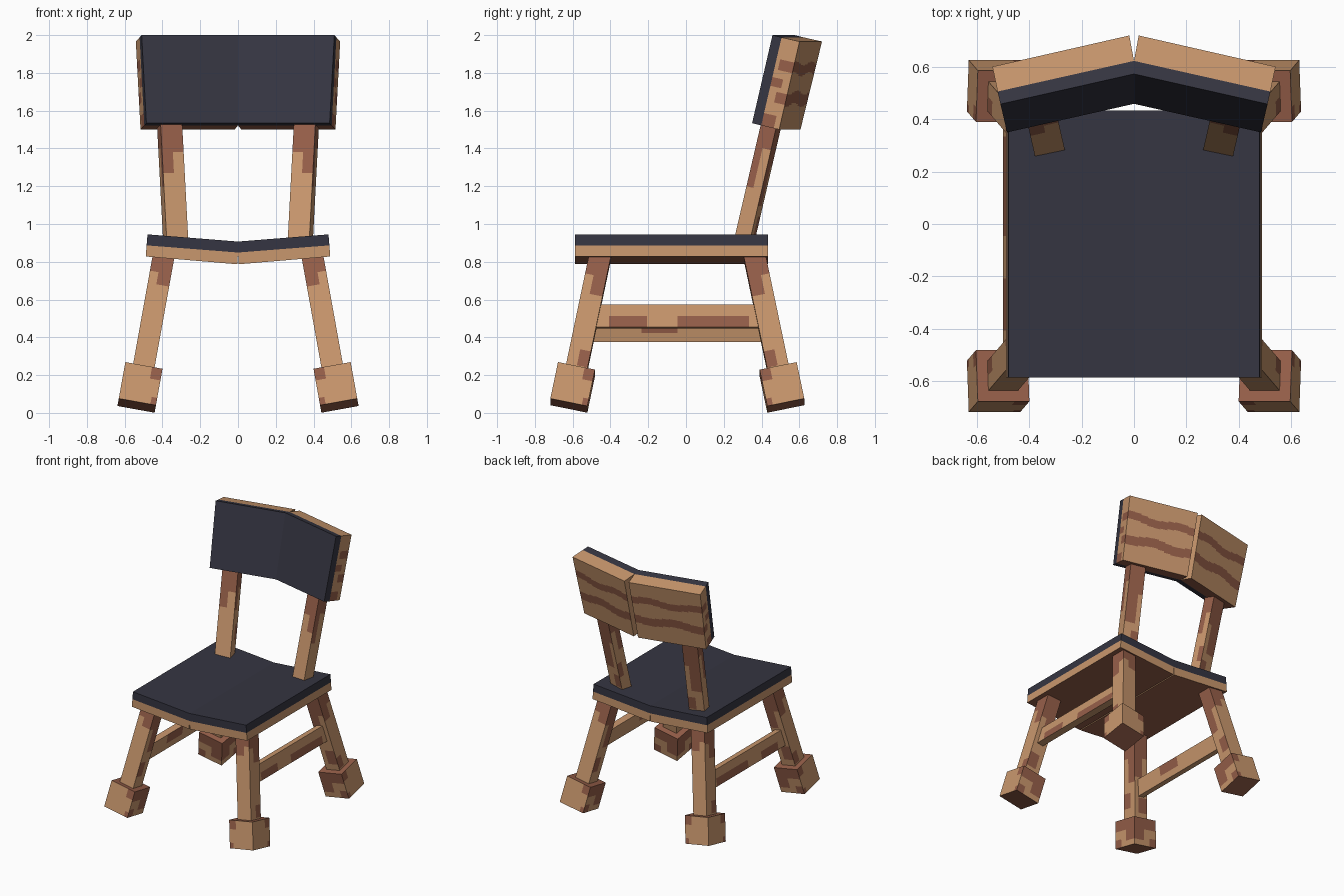
import bpy
import bmesh
import math
from mathutils import Vector

if "Cube" in bpy.data.objects:
    bpy.data.objects.remove(bpy.data.objects["Cube"], do_unlink=True)


def material(name, rgb):
    m = bpy.data.materials.new(name)
    m.use_nodes = True
    m.diffuse_color = (*rgb, 1)
    m.node_tree.nodes["Principled BSDF"].inputs["Base Color"].default_value = (*rgb, 1)
    return m


TAN = material("tan_wood", (0.584, 0.309, 0.153))
BROWN = material("brown_wood", (0.305, 0.114, 0.067))
NAVY = material("navy_cushion", (0.036, 0.036, 0.054))
ALL = [(0, 1, 0, 1)]


def block(name, point, mats=(TAN, BROWN), patches={}, skip=()):
    """Six-sided block. point(a, b, c) maps 0..1 coordinates to space.
    patches: {(axis, end): [(i0, i1, j0, j1)]} are areas in the second colour."""
    bm = bmesh.new()
    for axis in range(3):
        for end in (0, 1):
            if (axis, end) in skip:
                continue
            rects = patches.get((axis, end), [])
            us = sorted({0, 1, *[v for r in rects for v in r[:2]]})
            vs = sorted({0, 1, *[v for r in rects for v in r[2:]]})
            grid = {}
            for u in us:
                for v in vs:
                    c = [u, v]
                    c.insert(axis, end)
                    grid[u, v] = bm.verts.new(point(*c))
            for u0, u1 in zip(us, us[1:]):
                for v0, v1 in zip(vs, vs[1:]):
                    f = bm.faces.new([grid[u0, v0], grid[u1, v0], grid[u1, v1], grid[u0, v1]])
                    mu, mv = (u0 + u1) / 2, (v0 + v1) / 2
                    if any(r[0] < mu < r[1] and r[2] < mv < r[3] for r in rects):
                        f.material_index = 1
                    # Turn the face outwards
                    axes = [point(*[0.5 + 0.5 * (k == axis) * s for k in range(3)]) for s in (-1, 1)]
                    out = (axes[1] - axes[0]) * (1 if end else -1)
                    f.normal_update()
                    if f.normal.dot(out) < 0:
                        f.normal_flip()
    bmesh.ops.remove_doubles(bm, verts=bm.verts[:], dist=1e-5)
    mesh = bpy.data.meshes.new(name)
    bm.to_mesh(mesh)
    bm.free()
    for m in mats:
        mesh.materials.append(m)
    ob = bpy.data.objects.new(name, mesh)
    bpy.context.collection.objects.link(ob)
    return ob


def box(center, axes, size):
    """Point map of an oriented box."""
    return lambda *c: Vector(center) + sum(
        (axes[k] * size[k] * (c[k] - 0.5) for k in range(3)), Vector())


def hexa(pts, s):
    """Point map between 8 corners, ordered a, b, c; s mirrors x."""
    def point(a, b, c):
        p = Vector()
        for n, q in enumerate(pts):
            w = (a if n & 4 else 1 - a) * (b if n & 2 else 1 - b) * (c if n & 1 else 1 - c)
            p += Vector(q) * w
        return Vector((p.x * s, p.y, p.z))
    return point


LEAN_X, LEAN_Y = 0.18, 0.21
A, T = math.radians(12.8), math.radians(13.4)

# Patches, in outward coordinates
leg_patches = {
    (0, 0): [(0, 1, 0.74, 1), (0, 0.6, 0.5, 0.74), (0.4, 1, 0.25, 0.4)],
    (0, 1): [(0, 1, 0.82, 1), (0, 0.6, 0.68, 0.82), (0, 0.5, 0.15, 0.27)],
    (1, 0): [(0, 1, 0.74, 1), (0, 0.6, 0.55, 0.74), (0.3, 1, 0.2, 0.35)],
    (1, 1): [(0, 1, 0.84, 1), (0, 0.6, 0.75, 0.84)],
}
foot_patches = {
    (0, 0): [(0, 1, 0.6, 1), (0, 0.45, 0.2, 0.6), (0.7, 1, 0, 0.3)],
    (0, 1): [(0, 0.28, 0.68, 1), (0, 0.15, 0, 0.2)],
    (1, 0): [(0, 1, 0.6, 1), (0, 0.45, 0.2, 0.6), (0.7, 1, 0, 0.3)],
    (1, 1): [(0, 0.28, 0.68, 1), (0, 0.15, 0, 0.2)],
    (2, 0): ALL,
    (2, 1): ALL,
}
post_patches = {
    (0, 0): [(0, 1, 0.72, 1), (0, 0.5, 0.5, 0.72), (0.5, 1, 0.2, 0.36)],
    (0, 1): [(0, 1, 0.72, 1), (0, 0.45, 0.42, 0.72)],
    (1, 0): [(0, 1, 0.68, 1), (0.5, 1, 0.52, 0.68)],
    (1, 1): [(0, 1, 0.6, 1), (0.3, 1, 0.3, 0.6), (0, 0.5, 0.08, 0.22)],
}
rail_patches = {(0, 1): [(0.12, 0.33, 0, 0.48), (0.5, 0.9, 0, 0.48)],
                (0, 0): [(0.3, 0.5, 0.4, 1)]}

# Wavy stripes on the back panels
stripes = []
for k in range(10):
    wave = 0.025 * math.sin(k * 0.9)
    stripes += [(k / 10, (k + 1) / 10, 0.63 + wave, 0.75 + wave),
                (k / 10, (k + 1) / 10, 0.28 - wave, 0.42 - wave)]

for s, side in ((1, "left"), (-1, "right")):
    # Legs and block feet, splayed outwards
    for t, end, y in ((-1, "front", -0.60), (1, "back", 0.508)):
        up = Vector((-LEAN_X * s, -LEAN_Y * t, 1))
        ex = Vector((0, 1, 0)).cross(up).normalized()
        ez = up.normalized()
        axes = (ex * s, ez.cross(ex) * t, ez)
        foot = Vector((0.519 * s, y, 0.135))
        block(f"{end}_{side}_foot", box(foot, axes, (0.2, 0.2, 0.2)), patches=foot_patches)
        h = 0.71
        block(f"{end}_{side}_leg", box(foot + up * h / 2, axes, (0.115, 0.115, h * up.length)),
              patches=leg_patches)

    # Side rail, the right one set lower
    z = 0.51 if s > 0 else 0.44
    up = Vector((-LEAN_X * s, 0, 1)).normalized()
    y_axis = Vector((0, 1, 0))
    x_axis = y_axis.cross(up) * s
    block(f"{side}_rail", box((s * (0.519 - (z - 0.135) * LEAN_X), -0.046, z),
                              (x_axis, y_axis, up), (0.05, 0.95, 0.122)), patches=rail_patches)

    # Seat halves: wood below, cushion on top
    def seat_part(inner, outer, y0, y1):
        return hexa([(x, y, z) for pair in (inner, outer) for y in (y0, y1) for x, z in pair], s)
    block(f"seat_board_{side}",
          seat_part(((0.004, 0.787), (0, 0.849)), ((0.488, 0.828), (0.484, 0.887)), -0.587, 0.434),
          patches={(2, 0): ALL})
    block(f"seat_cushion_{side}",
          seat_part(((0, 0.849), (0, 0.907)), ((0.484, 0.887), (0.479, 0.945)), -0.587, 0.434),
          mats=(NAVY,), skip=((0, 0),))

    # Back posts
    x_axis = Vector((math.cos(A) * s, -math.sin(A), 0))
    up = Vector((math.sin(A) * math.sin(T) * s, math.cos(A) * math.sin(T), math.cos(T)))
    y_axis = up.cross(x_axis) * s
    base, h = Vector((0.331 * s, 0.314, 0.935)), 0.72
    block(f"{side}_back_post", box(base + up * (h / 2 - 0.04), (x_axis, y_axis, up),
                                   (0.117, 0.085, h)), patches=post_patches)

    # Backrest halves: cushion in front, wood behind
    def column(x, y, z, inner):
        low = (x, y - 0.114, z - 0.466) if inner else (x - 0.025, y - 0.108, z - 0.466)
        return [low, (x, y, z)]
    mid_in, mid_out = column(0, 0.623, 1.988, True), column(0.521, 0.506, 1.988, False)
    block(f"backrest_cushion_{side}",
          hexa(column(0, 0.573, 2.0, True) + mid_in + column(0.51, 0.458, 2.0, False) + mid_out, s),
          mats=(NAVY,), skip=((0, 0),))
    block(f"backrest_board_{side}",
          hexa(mid_in + column(0.018, 0.72, 1.966, True) + mid_out
               + column(0.541, 0.601, 1.966, False), s),
          patches={(1, 1): stripes, (2, 0): ALL,
                   (0, 1): [(0.2, 1, 0.64, 0.76), (0, 0.6, 0.45, 0.55),
                            (0.4, 1, 0.28, 0.4), (0, 0.7, 0, 0.14)]})
